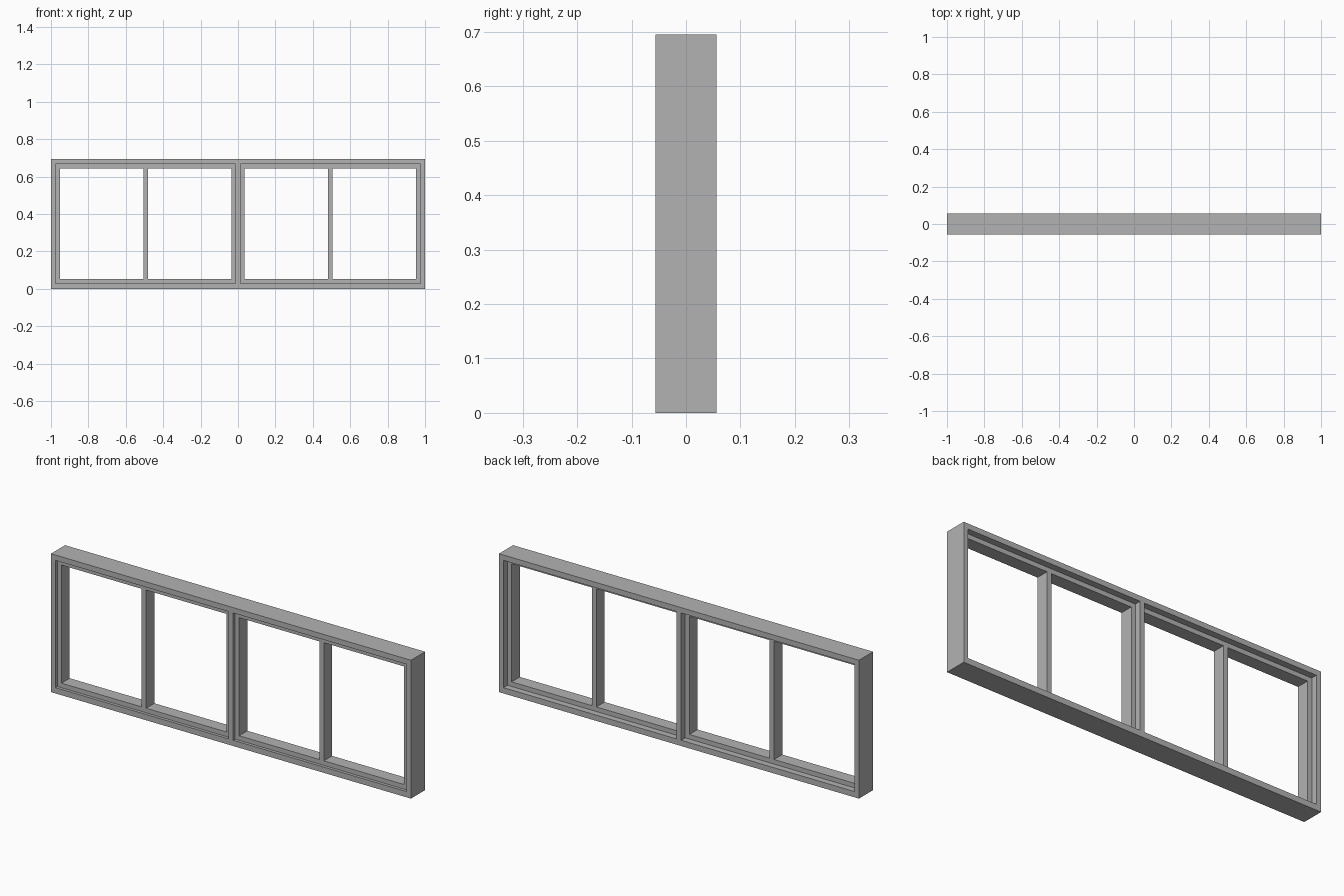
import bpy
import bmesh

cube = bpy.data.objects.get("Cube")
if cube:
    bpy.data.objects.remove(cube, do_unlink=True)

# Single grey finish
grey = bpy.data.materials.new("window_grey")
grey.use_nodes = True
colour = (0.45, 0.45, 0.45, 1)
grey.diffuse_color = colour
grey.node_tree.nodes["Principled BSDF"].inputs["Base Color"].default_value = colour


def pierced_panel(name, xs, zs, front, back):
    """Panel on a grid of cuts; every odd cell in both directions is an opening."""
    bm = bmesh.new()
    grid = [[bm.verts.new((x, front, z)) for z in zs] for x in xs]
    for i in range(len(xs) - 1):
        for j in range(len(zs) - 1):
            if i % 2 and j % 2:
                continue
            bm.faces.new((grid[i][j], grid[i + 1][j], grid[i + 1][j + 1], grid[i][j + 1]))
    # Extrude the pierced face to full depth
    out = bmesh.ops.extrude_face_region(bm, geom=bm.faces[:], use_keep_orig=True)
    verts = [g for g in out["geom"] if isinstance(g, bmesh.types.BMVert)]
    bmesh.ops.translate(bm, verts=verts, vec=(0, back - front, 0))
    bmesh.ops.recalc_face_normals(bm, faces=bm.faces[:])
    mesh = bpy.data.meshes.new(name)
    bm.to_mesh(mesh)
    bm.free()
    mesh.materials.append(grey)
    obj = bpy.data.objects.new(name, mesh)
    bpy.context.collection.objects.link(obj)
    return obj


HALF_DEPTH = 0.056
HEIGHT = 0.695
INNER, MULLION = 0.975, 0.0125
SILL, HEAD = 0.029, HEIGHT - 0.027
SASH = 0.023
BAR = 0.0125

# Outer frame with its central mullion
pierced_panel("outer_frame", [-1, -INNER, -MULLION, MULLION, INNER, 1],
              [0, SILL, HEAD, HEIGHT], -HALF_DEPTH, HALF_DEPTH)

# Recessed sashes, each split by a vertical glazing bar
for side, start, end in (("right", -INNER, -MULLION), ("left", MULLION, INNER)):
    mid = (start + end) / 2
    pierced_panel(side + "_sash",
                  [start, start + SASH, mid - BAR, mid + BAR, end - SASH, end],
                  [SILL, SILL + SASH, HEAD - SASH, HEAD], -0.041, 0.024)
